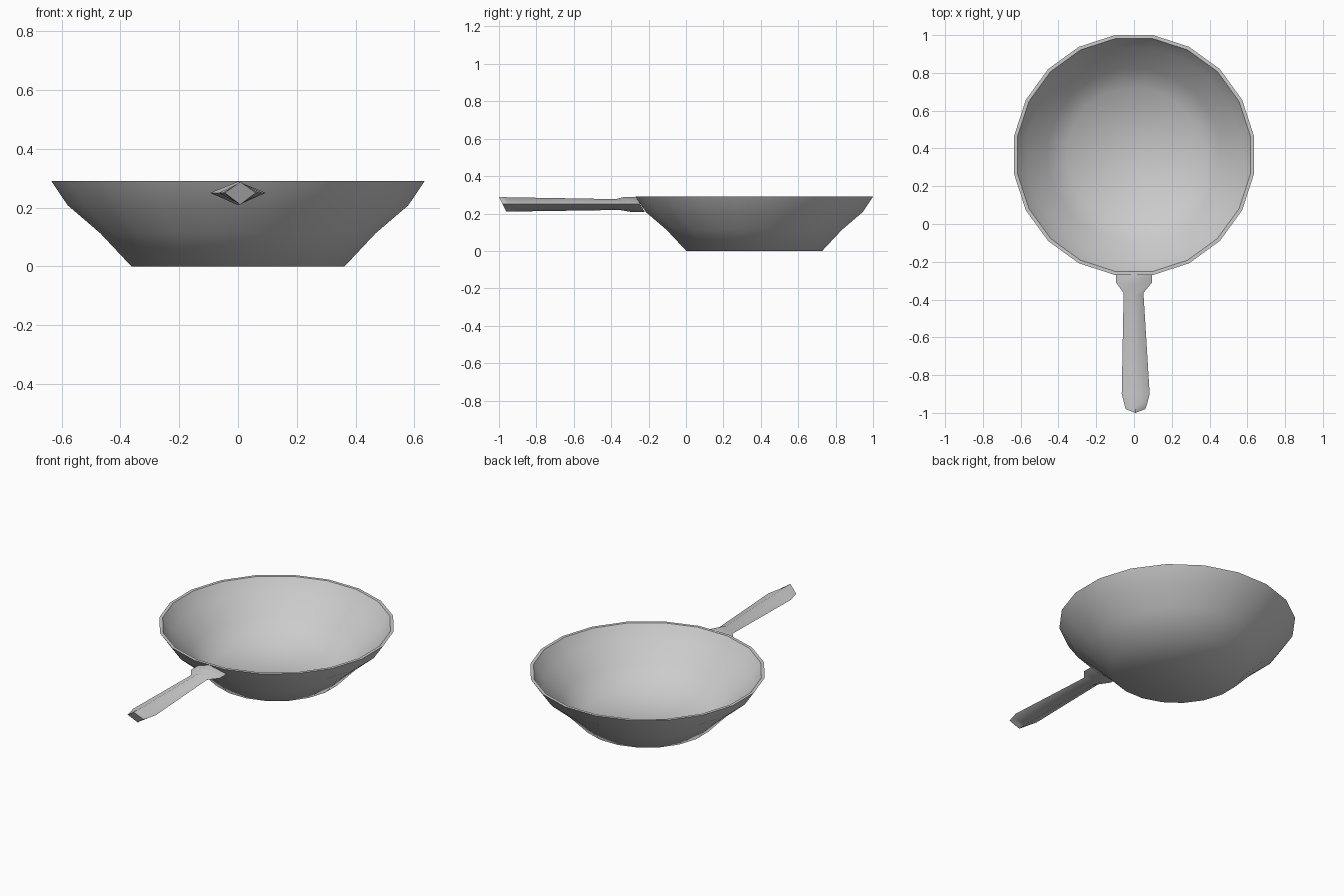
import bpy, bmesh, math

if "Cube" in bpy.data.objects:
    bpy.data.objects.remove(bpy.data.objects["Cube"])

CENTRE_Y = 0.365
SIDES = 20


def skin(name, rings, angle):
    """Bridge successive vertex rings, cap both ends and smooth by angle."""
    bm = bmesh.new()
    loops = [[bm.verts.new(p) for p in ring] for ring in rings]
    n = len(rings[0])
    for a, b in zip(loops, loops[1:]):
        for i in range(n):
            j = (i + 1) % n
            bm.faces.new((a[i], a[j], b[j], b[i]))
    bm.faces.new(loops[0][::-1])
    bm.faces.new(loops[-1])
    bmesh.ops.recalc_face_normals(bm, faces=bm.faces[:])
    mesh = bpy.data.meshes.new(name)
    bm.to_mesh(mesh)
    bm.free()
    obj = bpy.data.objects.new(name, mesh)
    bpy.context.collection.objects.link(obj)
    bpy.ops.object.select_all(action='DESELECT')
    bpy.context.view_layer.objects.active = obj
    obj.select_set(True)
    bpy.ops.object.shade_smooth_by_angle(angle=math.radians(angle))
    return obj


def pan_ring(apothem, z):
    r = apothem / math.cos(math.pi / SIDES)
    return [(r * math.cos(2 * math.pi * (i + 0.5) / SIDES),
             CENTRE_Y + r * math.sin(2 * math.pi * (i + 0.5) / SIDES), z)
            for i in range(SIDES)]


# Pan body: outer wall up to the rim, then inner wall down to the floor
profile = [(0.363, 0), (0.468, 0.112), (0.58, 0.208), (0.635, 0.29),
           (0.617, 0.29), (0.565, 0.215), (0.455, 0.122), (0.355, 0.018)]
skin("pan_body", [pan_ring(a, z) for a, z in profile], 50)


def diamond(y, left, right, bottom, top, slant):
    mid = (left + right) / 2
    return [(right, y, 0.25), (mid, y - slant, top),
            (left, y, 0.25), (mid, y + slant, bottom)]


# Handle: diamond sections from the flange against the wall to the slanted tip
sections = [(-0.245, -0.095, 0.095, 0.208, 0.289, 0.025),
            (-0.31, -0.095, 0.095, 0.208, 0.289, 0.02),
            (-0.365, -0.055, 0.05, 0.219, 0.277, 0.01),
            (-0.90, -0.065, 0.083, 0.211, 0.286, 0.0),
            (-0.95, -0.052, 0.07, 0.21, 0.287, 0.01),
            (-0.98, -0.045, 0.06, 0.21, 0.288, 0.02)]
skin("handle", [diamond(*s) for s in sections], 60)
